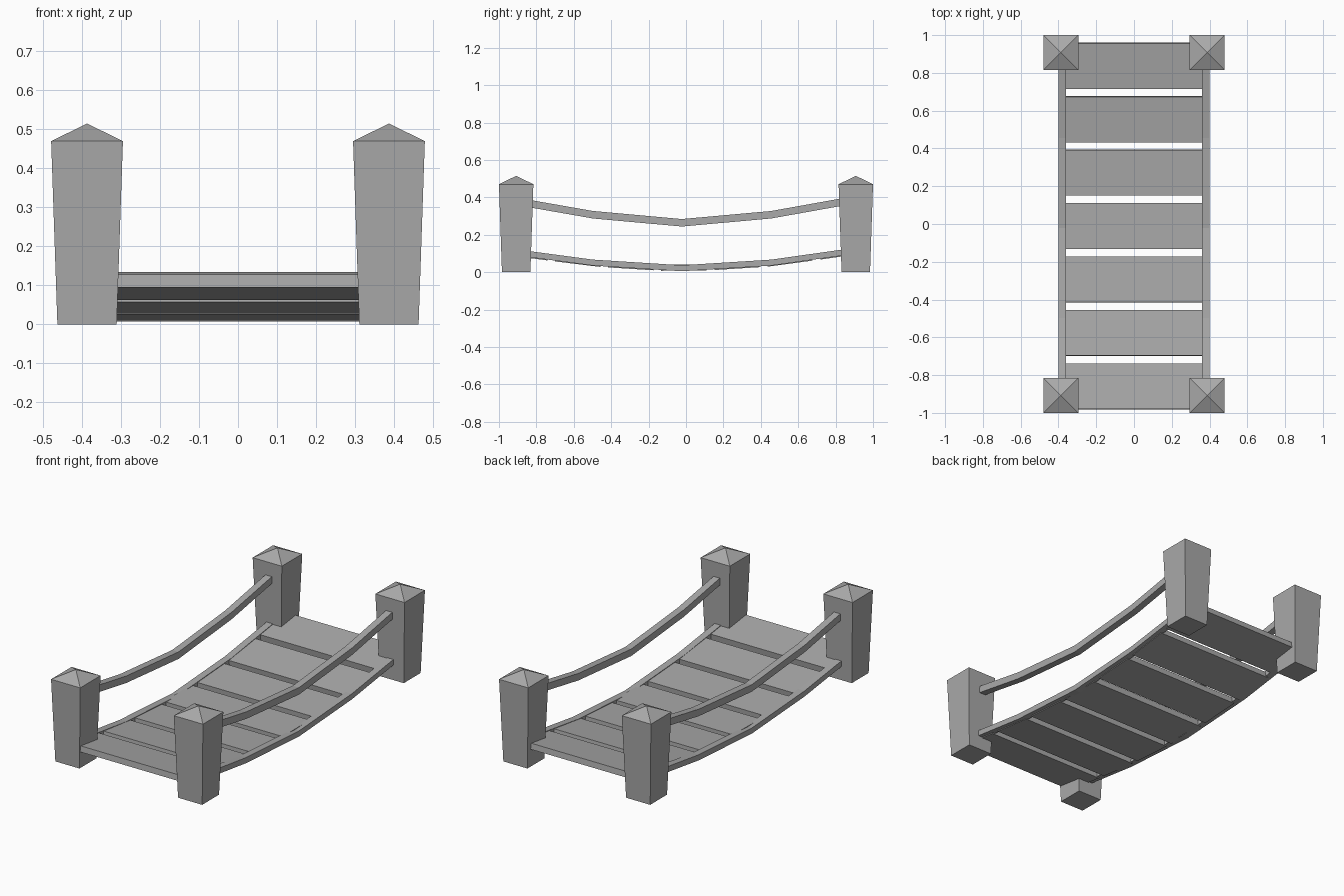
import bpy, bmesh, math
from mathutils import Matrix, Vector

cube = bpy.data.objects.get("Cube")
if cube:
    bpy.data.objects.remove(cube, do_unlink=True)

grey = bpy.data.materials.new("stone_grey")
grey.use_nodes = True
colour = (0.4, 0.4, 0.4, 1)
grey.diffuse_color = colour
grey.node_tree.nodes["Principled BSDF"].inputs["Base Color"].default_value = colour


def finish(name, bm):
    """Turn a bmesh into a grey, flat-shaded object."""
    bmesh.ops.recalc_face_normals(bm, faces=bm.faces)
    mesh = bpy.data.meshes.new(name)
    bm.to_mesh(mesh)
    bm.free()
    mesh.materials.append(grey)
    obj = bpy.data.objects.new(name, mesh)
    bpy.context.collection.objects.link(obj)
    return obj


def loft(bm, rings):
    """Skin matching rings of points and cap both ends."""
    loops = [[bm.verts.new(p) for p in ring] for ring in rings]
    for a, b in zip(loops, loops[1:]):
        for i in range(len(a)):
            j = (i + 1) % len(a)
            bm.faces.new((a[i], a[j], b[j], b[i]))
    bm.faces.new(loops[0])
    bm.faces.new(loops[-1])


def square(x, y, z, r):
    return [(x + sx * r, y + sy * r, z) for sx, sy in ((-1, -1), (1, -1), (1, 1), (-1, 1))]


# Tapered posts with pyramid caps
def post(name, x, y):
    bm = bmesh.new()
    loft(bm, [square(x, y, 0, 0.076), square(x, y, 0.47, 0.092)])
    top = max(bm.faces, key=lambda f: f.calc_center_median().z)
    apex = bmesh.ops.poke(bm, faces=[top])["verts"][0]
    apex.co.z = 0.515
    finish(name, bm)


# Sagging rails: square section swept along a few (y, z) points
def rail(name, x, path, height):
    bm = bmesh.new()
    rings = []
    for y, z in path:
        rings.append([(x + dx * 0.02, y, z + dz * height / 2)
                      for dx, dz in ((-1, -1), (1, -1), (1, 1), (-1, 1))])
    loft(bm, rings)
    finish(name, bm)


hand_path = [(-0.88, 0.374), (-0.497, 0.307), (-0.022, 0.264), (0.455, 0.307), (0.88, 0.383)]
deck_path = [(-0.88, 0.102), (-0.497, 0.051), (-0.022, 0.021), (0.455, 0.051), (0.88, 0.111)]

for side, x in (("left", 1), ("right", -1)):
    for end, y in (("front", -1), ("back", 1)):
        post(f"{end}_{side}_post", x * 0.387, y * 0.908)
    rail(f"{side}_hand_rail", x * 0.38, hand_path, 0.04)
    rail(f"{side}_deck_rail", x * 0.38, deck_path, 0.032)


def sag(y):
    """Height of the deck rail at y, running straight on past its ends."""
    pairs = list(zip(deck_path, deck_path[1:]))
    a, b = next((p for p in pairs if y <= p[1][0]), pairs[-1])
    return a[1] + (b[1] - a[1]) * (y - a[0]) / (b[0] - a[0])


# Deck planks, each tilted to follow the sag
count, length, thick = 7, 0.243, 0.033
for i in range(count):
    y = -0.86 + i * 0.283
    low, high = sag(y - length / 2), sag(y + length / 2)
    bm = bmesh.new()
    bmesh.ops.create_cube(bm, size=1)
    bm.transform(Matrix.Translation((0, y, max((low + high) / 2 - 0.004, thick / 2)))
                 @ Matrix.Rotation(math.atan2(high - low, length), 4, "X")
                 @ Matrix.Diagonal((0.75, length, thick, 1)))
    finish(f"plank_{i + 1}", bm)
